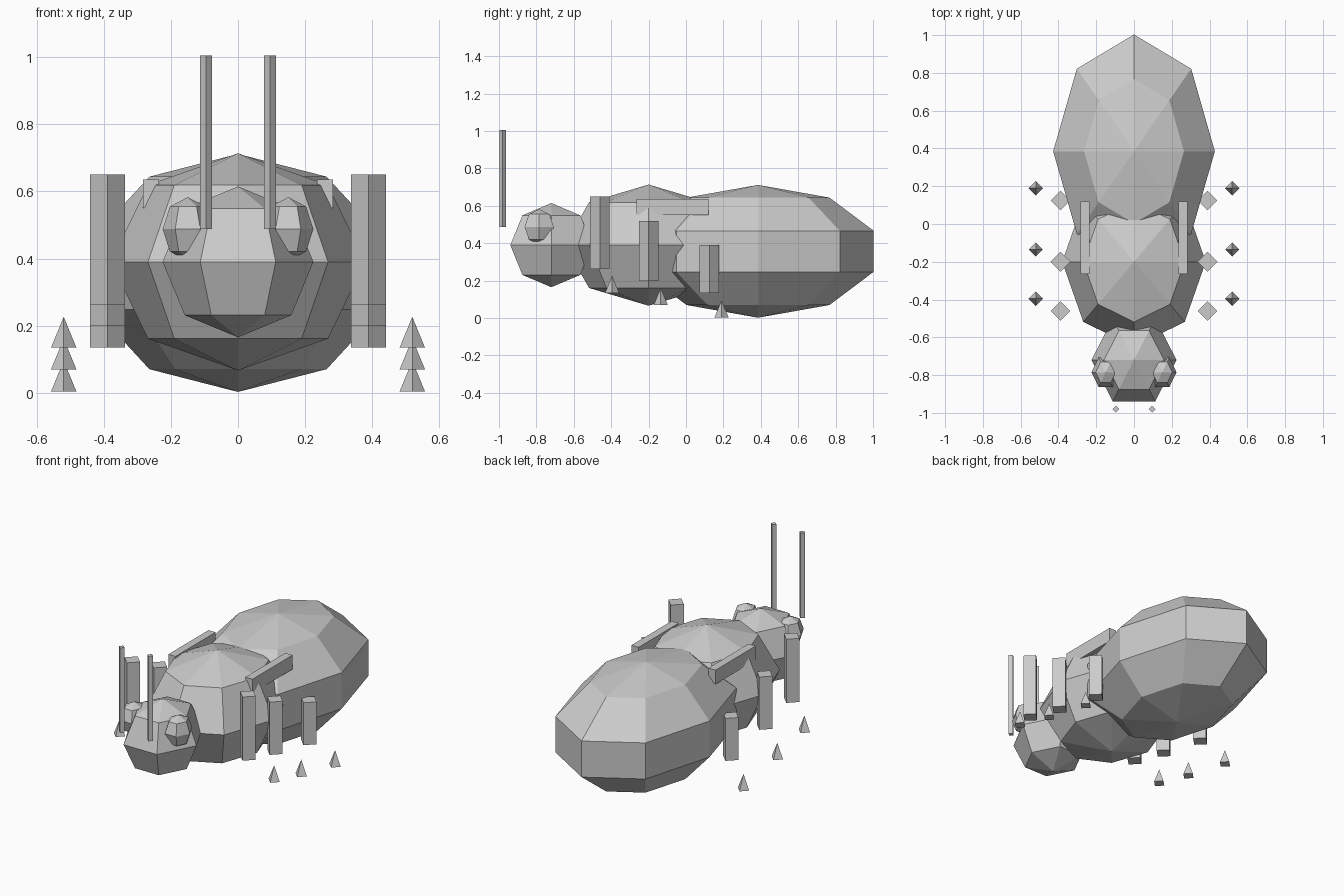
import bpy, bmesh
from math import sin, cos, pi

if "Cube" in bpy.data.objects:
    bpy.data.objects.remove(bpy.data.objects["Cube"])


def finish(name, bm):
    bmesh.ops.recalc_face_normals(bm, faces=bm.faces)
    mesh = bpy.data.meshes.new(name)
    bm.to_mesh(mesh)
    bm.free()
    obj = bpy.data.objects.new(name, mesh)
    bpy.context.collection.objects.link(obj)
    return obj


def ellipsoid(name, center, radii, segs, rings):
    """Faceted ellipsoid with its first meridian on +x."""
    bm = bmesh.new()
    cx, cy, cz = center
    rx, ry, rz = radii

    def point(i, j):
        a, t = 2 * pi * i / segs, pi * j / rings
        return bm.verts.new((cx + rx * sin(t) * cos(a),
                             cy + ry * sin(t) * sin(a), cz + rz * cos(t)))

    top, bottom = point(0, 0), point(0, rings)
    loops = [[point(i, j) for i in range(segs)] for j in range(1, rings)]
    for i in range(segs):
        k = (i + 1) % segs
        bm.faces.new((top, loops[0][i], loops[0][k]))
        bm.faces.new((bottom, loops[-1][k], loops[-1][i]))
        for a, b in zip(loops, loops[1:]):
            bm.faces.new((a[i], b[i], b[k], a[k]))
    return finish(name, bm)


def post(name, x, y, z0, z1, r, r_top):
    """Four-sided upright post (or spike) with corners on the x and y axes."""
    bm = bmesh.new()
    dirs = [(1, 0), (0, 1), (-1, 0), (0, -1)]
    base = [bm.verts.new((x + r * u, y + r * v, z0)) for u, v in dirs]
    bm.faces.new(base)
    if r_top:
        cap = [bm.verts.new((x + r_top * u, y + r_top * v, z1)) for u, v in dirs]
        bm.faces.new(cap)
    else:
        cap = [bm.verts.new((x, y, z1))] * 4
    for i in range(4):
        k = (i + 1) % 4
        side = [base[i], base[k], cap[k]] + ([cap[i]] if r_top else [])
        bm.faces.new(side)
    return finish(name, bm)


def box(name, lo, hi):
    bm = bmesh.new()
    bmesh.ops.create_cube(bm, size=1)
    for v in bm.verts:
        v.co = [l + (c + 0.5) * (h - l) for c, l, h in zip(v.co, lo, hi)]
    return finish(name, bm)


# Body
ellipsoid("abdomen", (0, 0.385, 0.357), (0.45, 0.65, 0.355), 8, 5)
ellipsoid("thorax", (0, -0.2, 0.39), (0.38, 0.45, 0.324), 8, 4)
ellipsoid("head", (0, -0.72, 0.39), (0.225, 0.253, 0.225), 6, 4)

for s, side in ((-1, "left"), (1, "right")):
    # Eyes, antennae and wing cases
    ellipsoid(f"eye_{side}", (s * 0.15, -0.785, 0.488), (0.075, 0.09, 0.095), 6, 4)
    post(f"antenna_{side}", s * 0.096, -0.98, 0.488, 1.005, 0.018, 0.018)
    x0, x1 = sorted((s * 0.235, s * 0.283))
    box(f"wing_{side}", (x0, -0.265, 0.55), (x1, 0.12, 0.636))

    # Legs and feet
    for pos, y, z0, z1 in (("front", -0.46, 0.263, 0.65),
                           ("middle", -0.2, 0.199, 0.52),
                           ("back", 0.125, 0.134, 0.392)):
        post(f"{pos}_leg_{side}", s * 0.389, y, z0, z1, 0.052, 0.052)
    for pos, y, z in (("front", -0.395, 0.134),
                      ("middle", -0.135, 0.069),
                      ("back", 0.19, 0.003)):
        post(f"{pos}_foot_{side}", s * 0.52, y, z, z + 0.092, 0.038, 0)
